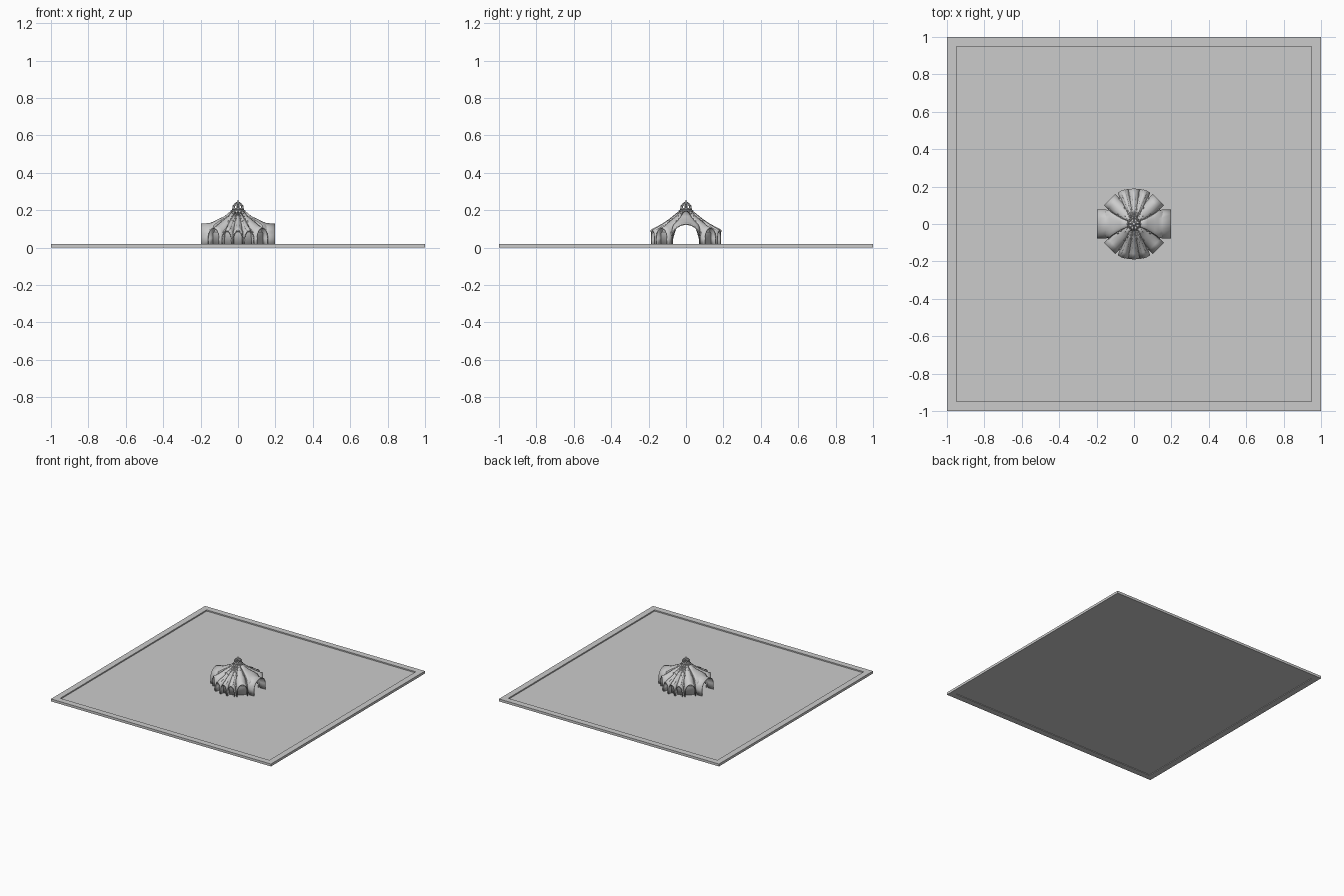
import bpy, bmesh, math
from mathutils import Matrix, Vector

if "Cube" in bpy.data.objects:
    bpy.data.objects.remove(bpy.data.objects["Cube"])

FLOOR = 0.01
HALF_ARCH = [(1, 0), (1, .4), (.95, .58), (.84, .72), (.66, .85), (.42, .94), (.2, .98), (0, 1)]
ARCH = HALF_ARCH + [(-t, f) for t, f in reversed(HALF_ARCH[:-1])]


def finish(name, bm, smooth=None):
    bmesh.ops.recalc_face_normals(bm, faces=bm.faces[:])
    me = bpy.data.meshes.new(name)
    bm.to_mesh(me)
    bm.free()
    ob = bpy.data.objects.new(name, me)
    bpy.context.collection.objects.link(ob)
    if smooth:
        bpy.ops.object.select_all(action='DESELECT')
        ob.select_set(True)
        bpy.context.view_layer.objects.active = ob
        bpy.ops.object.shade_smooth_by_angle(angle=math.radians(smooth))
    return ob


def bridge(bm, rows, closed_row=False, closed=False):
    n = len(rows[0])
    for a, b in zip(rows, rows[1:] + (rows[:1] if closed else [])):
        for i in range(n if closed_row else n - 1):
            j = (i + 1) % n
            bm.faces.new((a[i], a[j], b[j], b[i]))


def solidify(ob, t, offset=0):
    m = ob.modifiers.new("thickness", 'SOLIDIFY')
    m.thickness, m.offset = t, offset


def lathe(name, profile, n=48, smooth=35):
    bm = bmesh.new()
    rows = [[bm.verts.new((r * math.cos(2 * math.pi * i / n), r * math.sin(2 * math.pi * i / n), z))
             for i in range(n)] for r, z in profile]
    bridge(bm, rows, closed_row=True)
    bmesh.ops.remove_doubles(bm, verts=bm.verts[:], dist=1e-5)
    return finish(name, bm, smooth)


def vault(name, deg, stations, t=.006):
    # pointed vault rising and narrowing toward the centre
    rot = Matrix.Rotation(math.radians(deg), 4, 'Z')
    bm = bmesh.new()
    rows = [[bm.verts.new(rot @ Vector((r, s * w, b + f * (h - b)))) for s, f in ARCH]
            for r, w, b, h in stations]
    bridge(bm, rows)
    ob = finish(name, bm, 30)
    solidify(ob, t)
    return ob


# base plate: square frame with a thinner panel
bm = bmesh.new()
section = [(1, 0), (1, .02), (.95, .02), (.95, 0)]
rows = [[bm.verts.new((r * x, r * y, z)) for r, z in section]
        for x, y in ((1, 1), (-1, 1), (-1, -1), (1, -1))]
bridge(bm, rows, closed_row=True, closed=True)
finish("base_frame", bm)
bm = bmesh.new()
bmesh.ops.create_cube(bm, size=1, matrix=Matrix.Translation((0, 0, .0075)) @ Matrix.Diagonal((1.9, 1.9, .005, 1)))
finish("base_panel", bm)

# hall: ring wall and bell roof, opened by a tunnel along x
hall = lathe("hall_shell", [(.158, FLOOR), (.158, .083), (.13, .106), (.1, .13), (.07, .152),
                            (.045, .172), (.035, .186), (.031, .2), (.018, .205), (0, .205)])
solidify(hall, .006, -1)
bm = bmesh.new()
ends = [[bm.verts.new((x, .071 * s, -.005 + f * .13)) for s, f in ARCH] for x in (-.3, .3)]
bridge(bm, ends, closed_row=True)
for e in ends:
    bm.faces.new(e)
cutter = finish("tunnel_cutter", bm)
cutter.hide_render = True
cut = hall.modifiers.new("tunnel", 'BOOLEAN')
cut.operation, cut.object, cut.solver = 'DIFFERENCE', cutter, 'EXACT'
bpy.ops.object.select_all(action='DESELECT')
bpy.context.view_layer.objects.active = hall
hall.select_set(True)
for m in [m.name for m in hall.modifiers]:
    bpy.ops.object.modifier_apply(modifier=m)
bpy.data.objects.remove(cutter)

# vaults: two wide entrances, four diagonals, three narrow niches per side
WIDE = [(.198, .074, FLOOR, .125), (.15, .074, FLOOR, .129), (.13, .07, .09, .137),
        (.11, .055, .115, .147), (.07, .03, .148, .166), (.035, .014, .18, .195)]
DIAGONAL = [(.184, .04, FLOOR, .105), (.155, .04, FLOOR, .114), (.12, .034, .085, .132),
            (.09, .026, .12, .15), (.06, .017, .15, .168), (.035, .01, .18, .193)]
NARROW = [(.187, .026, FLOOR, .09), (.155, .026, FLOOR, .107), (.12, .02, .088, .126),
          (.08, .014, .135, .154), (.04, .007, .172, .187)]
for side in (0, 180):
    vault("entrance_vault", side, WIDE)
    for d in (45, 135):
        vault("diagonal_vault", side + d, DIAGONAL)
    for d in (-18.5, 0, 18.5):
        vault("niche_vault", side + 90 + d, NARROW)
        # raised crest along each niche vault
        vault("niche_crest", side + 90 + d, [(r + .003, w * .4, h - .008, h + .003) for r, w, b, h in NARROW], .003)

# tiers of faceted scales on the roof
bm = bmesh.new()
for k, (r, z, n, s) in enumerate([(.098, .14, 24, .012), (.078, .153, 20, .011), (.06, .167, 18, .01),
                                  (.045, .182, 16, .009), (.035, .196, 12, .008)]):
    for i in range(n):
        a = 2 * math.pi * (i + .5 * (k % 2)) / n
        for flip in (0, math.pi):
            mat = (Matrix.Rotation(a, 4, 'Z') @ Matrix.Translation((r, 0, z)) @ Matrix.Rotation(-.6, 4, 'Y')
                   @ Matrix.Rotation(flip, 4, 'X') @ Matrix.Translation((0, 0, s / 2)))
            bmesh.ops.create_cone(bm, segments=4, radius1=s * .7, radius2=0, depth=s, matrix=mat)
finish("roof_scales", bm)

# lantern: collar, leaning ribs, ring and finial
lathe("lantern_collar", [(0, .2), (.03, .2), (.033, .206), (.03, .211), (0, .211)], 16)
bm = bmesh.new()
for i in range(8):
    path = [(.028, .208), (.027, .222), (.019, .234), (.007, .245)]
    rot = Matrix.Rotation(math.pi * i / 4, 4, 'Z')
    rows = [[bm.verts.new(rot @ Vector((r + dx, dy, z)))
             for dx, dy in ((.002, .003), (.002, -.003), (-.002, -.003), (-.002, .003))] for r, z in path]
    bridge(bm, rows, closed_row=True)
finish("lantern_ribs", bm)
lathe("lantern_ring", [(.025, .222), (.029, .222), (.029, .226), (.025, .226), (.025, .222)], 16)
lathe("lantern_core", [(0, .21), (.008, .21), (.006, .228), (.009, .234), (0, .24)], 12)
lathe("finial", [(0, .24), (.008, .242), (.006, .247), (0, .256)], 12)
